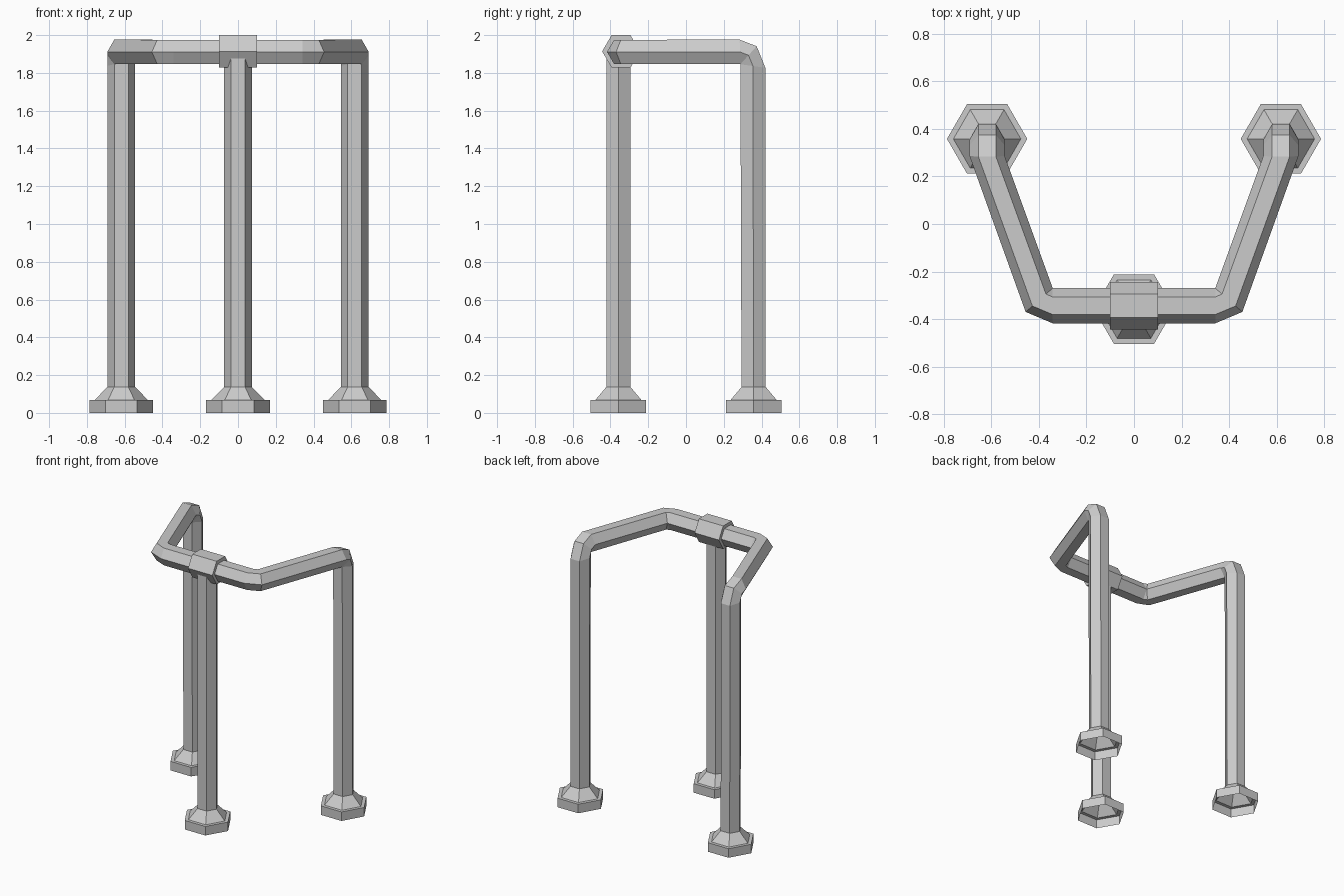
import bpy, bmesh
from math import cos, sin, pi
from mathutils import Vector as V

if "Cube" in bpy.data.objects:
    bpy.data.objects.remove(bpy.data.objects["Cube"])

R = 0.074          # pipe corner radius
S60 = sin(pi / 3)


def hex_ring(c, a, b):
    """Six corners around c; a points at a corner, b lies across the flats."""
    c, a, b = V(c), V(a), V(b)
    return [c + a * cos(k * pi / 3) + b * sin(k * pi / 3) for k in range(6)]


def fan_ring(x, inner, outer):
    """Ring of the upper bend, hinged on its inner flat; inner/outer are (y, z)."""
    i, o = V((x, *inner)), V((x, *outer))
    return hex_ring((i + o) / 2, (-R, 0, 0), (o - i) / 2 / S60)


def level_ring(x, y, z, r):
    return hex_ring((x, y, z), (-r, 0, 0), (0, r, 0))


def loft(name, rings, cap_start=False, cap_end=False, mirror=False):
    bm = bmesh.new()
    rows = [[bm.verts.new(p) for p in ring] for ring in rings]
    for lo, hi in zip(rows, rows[1:]):
        for k in range(6):
            n = (k + 1) % 6
            bm.faces.new((lo[k], lo[n], hi[n], hi[k]))
    if cap_start:
        bm.faces.new(rows[0][::-1])
    if cap_end:
        bm.faces.new(rows[-1])
    # Collapsed inner corners of the bends
    bmesh.ops.remove_doubles(bm, verts=bm.verts, dist=0.0005)
    bmesh.ops.recalc_face_normals(bm, faces=bm.faces)
    me = bpy.data.meshes.new(name)
    bm.to_mesh(me)
    bm.free()
    ob = bpy.data.objects.new(name, me)
    bpy.context.collection.objects.link(ob)
    if mirror:
        ob.modifiers.new("mirror", 'MIRROR').use_clip = True
    return ob


def foot(name, x, y, mirror=False):
    # Open-bottomed flange with a sloped collar
    profile = [(0.169, 0), (0.169, 0.067), (0.142, 0.067), (R, 0.137)]
    loft(name, [level_ring(x, y, z, r) for r, z in profile], mirror=mirror)


LEG_X, BACK_Y, FRONT_Y = -0.618, 0.358, -0.358
RAIL_Y, RAIL_Z = -0.344, 1.911

# Feet
foot("back_foot", LEG_X, BACK_Y, mirror=True)
foot("front_foot", 0, FRONT_Y)

# Back legs and handrail as one bent hexagonal pipe, mirrored
hinge = (0.288, 1.846)
corner_in = V((-0.342, RAIL_Y + R, RAIL_Z))
corner_out = V((-0.456, -0.37, RAIL_Z))
up = (0, 0, R)
loft("back_legs_and_rail", [
    level_ring(LEG_X, BACK_Y, 0.137, R),
    fan_ring(LEG_X, hinge, (0.42, 1.827)),
    fan_ring(LEG_X, hinge, (0.374, 1.941)),
    fan_ring(LEG_X, hinge, (0.284, 1.976)),
    hex_ring((corner_in + corner_out) / 2, (corner_out - corner_in) / 2, up),
    hex_ring((-0.342, RAIL_Y, RAIL_Z), (0, -R, 0), up),
    hex_ring((0, RAIL_Y, RAIL_Z), (0, -R, 0), up),
], mirror=True)

# Front leg, ending inside the joint sleeve
loft("front_leg", [level_ring(0, FRONT_Y, z, R) for z in (0.137, 1.9)], cap_end=True)

# Joint sleeve around the rail
loft("joint_sleeve", [hex_ring((x, RAIL_Y, 1.914), (0, -0.1, 0), (0, 0, 0.0993))
                      for x in (-0.1, 0.1)], cap_start=True, cap_end=True)
